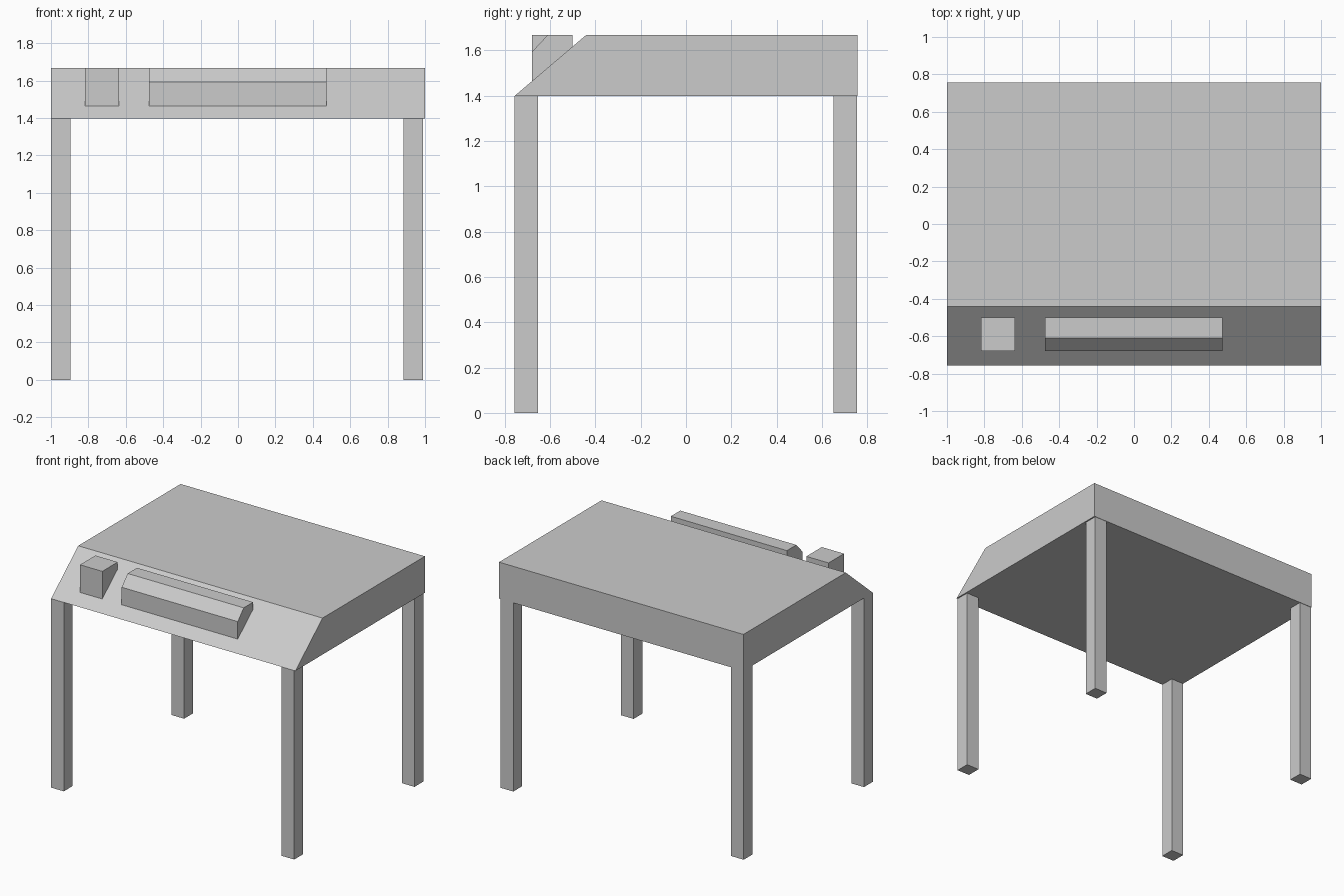
import bpy, bmesh

if "Cube" in bpy.data.objects:
    bpy.data.objects.remove(bpy.data.objects["Cube"])


def extrude_x(name, profile, x0, x1):
    """Extrude a (y, z) side profile from x0 to x1."""
    bm = bmesh.new()
    face = bm.faces.new([bm.verts.new((x0, y, z)) for y, z in profile])
    geo = bmesh.ops.extrude_face_region(bm, geom=[face])["geom"]
    verts = [g for g in geo if isinstance(g, bmesh.types.BMVert)]
    bmesh.ops.translate(bm, verts=verts, vec=(x1 - x0, 0, 0))
    bmesh.ops.recalc_face_normals(bm, faces=bm.faces)
    mesh = bpy.data.meshes.new(name)
    bm.to_mesh(mesh)
    bm.free()
    obj = bpy.data.objects.new(name, mesh)
    bpy.context.collection.objects.link(obj)
    return obj


BASE, TOP, HALF_Y, SLOPE_Y = 1.398, 1.668, 0.757, -0.44


def slope_z(y):
    return BASE + (y + HALF_Y) / (SLOPE_Y + HALF_Y) * (TOP - BASE)


# Thick table body with a sloped front
extrude_x("table_body", [(-HALF_Y, BASE), (HALF_Y, BASE), (HALF_Y, TOP),
                         (SLOPE_Y, TOP)], -1, 1)

# Blocks sitting on the slope: a plain one and a long one with a chamfered edge
front, back = -0.68, -0.5
foot = [(back, TOP), (back, slope_z(back)), (front, slope_z(front))]
extrude_x("small_block", foot + [(front, TOP)], -0.817, -0.635)
extrude_x("long_panel", foot + [(front, 1.593), (-0.61, TOP)], -0.476, 0.474)

# Four square legs
LEG = 0.104
for side, x in (("left", -1.0), ("right", 0.886)):
    for end, y in (("front", -HALF_Y), ("back", 0.65)):
        extrude_x(f"{end}_{side}_leg", [(y, 0), (y + LEG, 0), (y + LEG, BASE),
                                        (y, BASE)], x, x + LEG)
